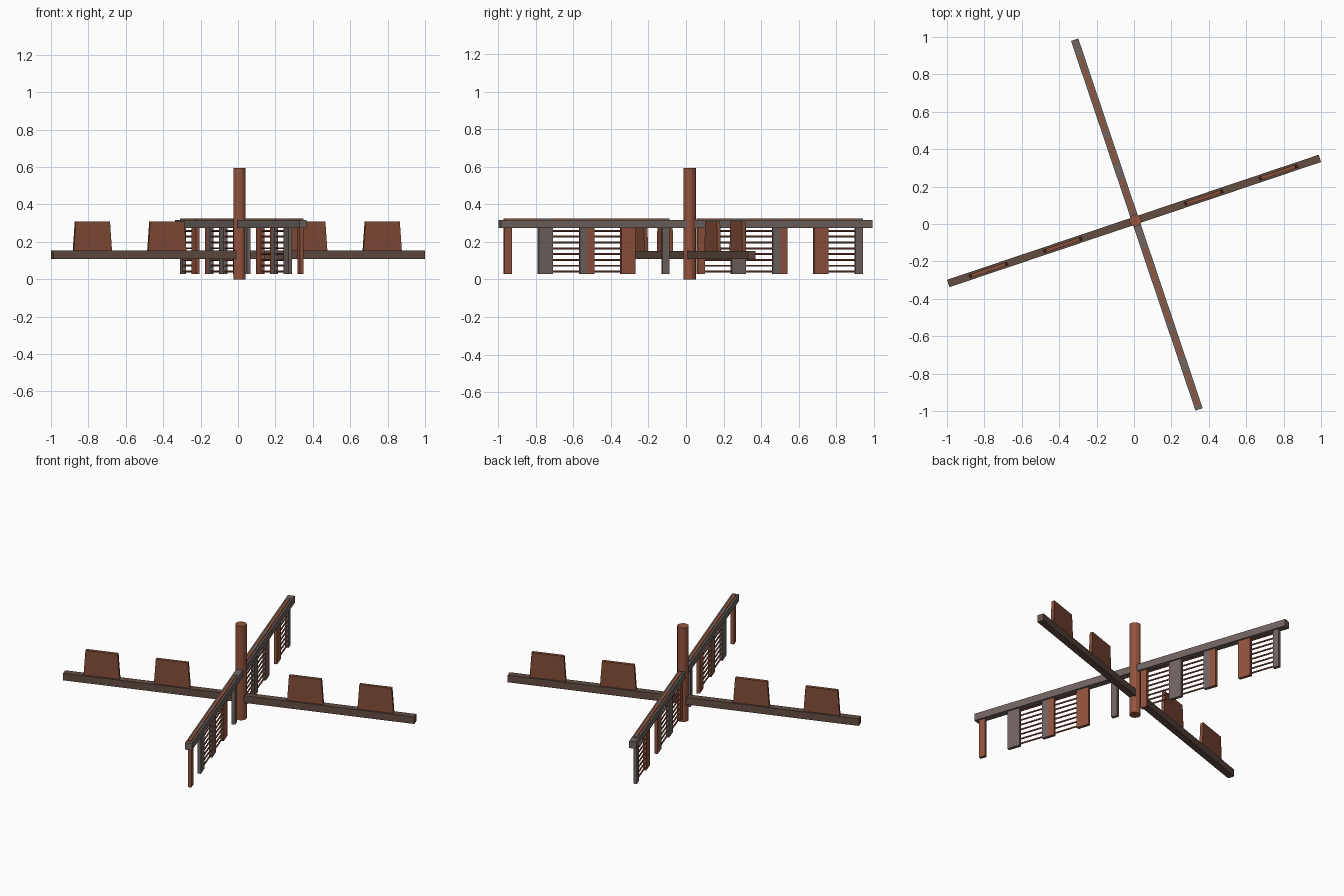
import bpy, bmesh, math
from mathutils import Matrix, Vector

if "Cube" in bpy.data.objects:
    bpy.data.objects.remove(bpy.data.objects["Cube"])

def material(name, rgb):
    m = bpy.data.materials.new(name)
    m.diffuse_color = (*rgb, 1)
    m.use_nodes = True
    m.node_tree.nodes["Principled BSDF"].inputs["Base Color"].default_value = m.diffuse_color
    return m

RED = material("red wood", (0.29, 0.087, 0.047))
SEAT = material("dark red wood", (0.235, 0.075, 0.040))
GRAY = material("gray wood", (0.165, 0.130, 0.120))
BROWN = material("brown wood", (0.125, 0.074, 0.054))

# Both beams cross at the pole, turned a little from the axes
CENTRE = Vector((0.008, 0.019, 0))
ANGLE = math.radians(18.6)
ARM_A = Matrix.Translation(CENTRE) @ Matrix.Rotation(ANGLE, 4, 'Z')
ARM_B = Matrix.Translation(CENTRE) @ Matrix.Rotation(ANGLE + math.pi / 2, 4, 'Z')

def make(name, bm, mat, matrix):
    me = bpy.data.meshes.new(name)
    bm.to_mesh(me)
    bm.free()
    me.materials.append(mat)
    ob = bpy.data.objects.new(name, me)
    ob.matrix_world = matrix
    bpy.context.collection.objects.link(ob)
    return ob

def box(name, mat, matrix, x0, x1, width, z0, z1, taper=0):
    """Box along the arm's x axis; taper pulls the top ends inward."""
    bm = bmesh.new()
    bmesh.ops.create_cube(bm, size=1)
    for v in bm.verts:
        top = v.co.z > 0
        t = taper if top else 0
        v.co = (x1 - t if v.co.x > 0 else x0 + t, v.co.y * width, z1 if top else z0)
    return make(name, bm, mat, matrix)

def cylinder(name, mat, matrix, radius, length, sides):
    bm = bmesh.new()
    bmesh.ops.create_cone(bm, cap_ends=True, segments=sides, radius1=radius,
                          radius2=radius, depth=length)
    return make(name, bm, mat, matrix)

# Central pole
cylinder("pole", RED, Matrix.Translation(CENTRE + Vector((0, 0, 0.297))), 0.033, 0.594, 12)

# Low beam with four upright tapered boards
box("low_beam", BROWN, ARM_A, -1.056, 1.04, 0.041, 0.108, 0.153)
for i, d in enumerate((-0.83, -0.41, 0.385, 0.805)):
    box(f"seat_board_{i + 1}", SEAT, ARM_A, d - 0.108, d + 0.108, 0.02, 0.145, 0.31, 0.012)

# High beam
box("high_beam", GRAY, ARM_B, -1.066, 1.02, 0.041, 0.274, 0.318)

# Hanging frames: (left slat, right slat, has bars), four on each side of the pole
UNIT, SLAT = 0.2317, 0.040
FRAMES = [
    (-1.042, [(RED, GRAY, False), (GRAY, GRAY, True), (RED, RED, True), (RED, GRAY, False)]),
    (0.043, [(RED, GRAY, True), (GRAY, GRAY, True), (RED, RED, False), (RED, GRAY, True)]),
]
n = 0
for start, units in FRAMES:
    for k, (left, right, bars) in enumerate(units):
        n += 1
        a = start + k * UNIT
        b = a + UNIT
        box(f"frame_{n}_left_slat", left, ARM_B, a, a + SLAT, 0.02, 0.028, 0.324)
        box(f"frame_{n}_right_slat", right, ARM_B, b - SLAT, b, 0.02, 0.028, 0.324)
        box(f"frame_{n}_top_rail", RED, ARM_B, a + SLAT, b - SLAT, 0.018, 0.30, 0.324)
        if bars:
            for j in range(8):
                m = (ARM_B @ Matrix.Translation(((a + b) / 2, 0, 0.042 + 0.031 * j))
                     @ Matrix.Rotation(math.pi / 2, 4, 'Y'))
                cylinder(f"frame_{n}_bar_{j + 1}", RED, m, 0.005, UNIT - SLAT, 8)
